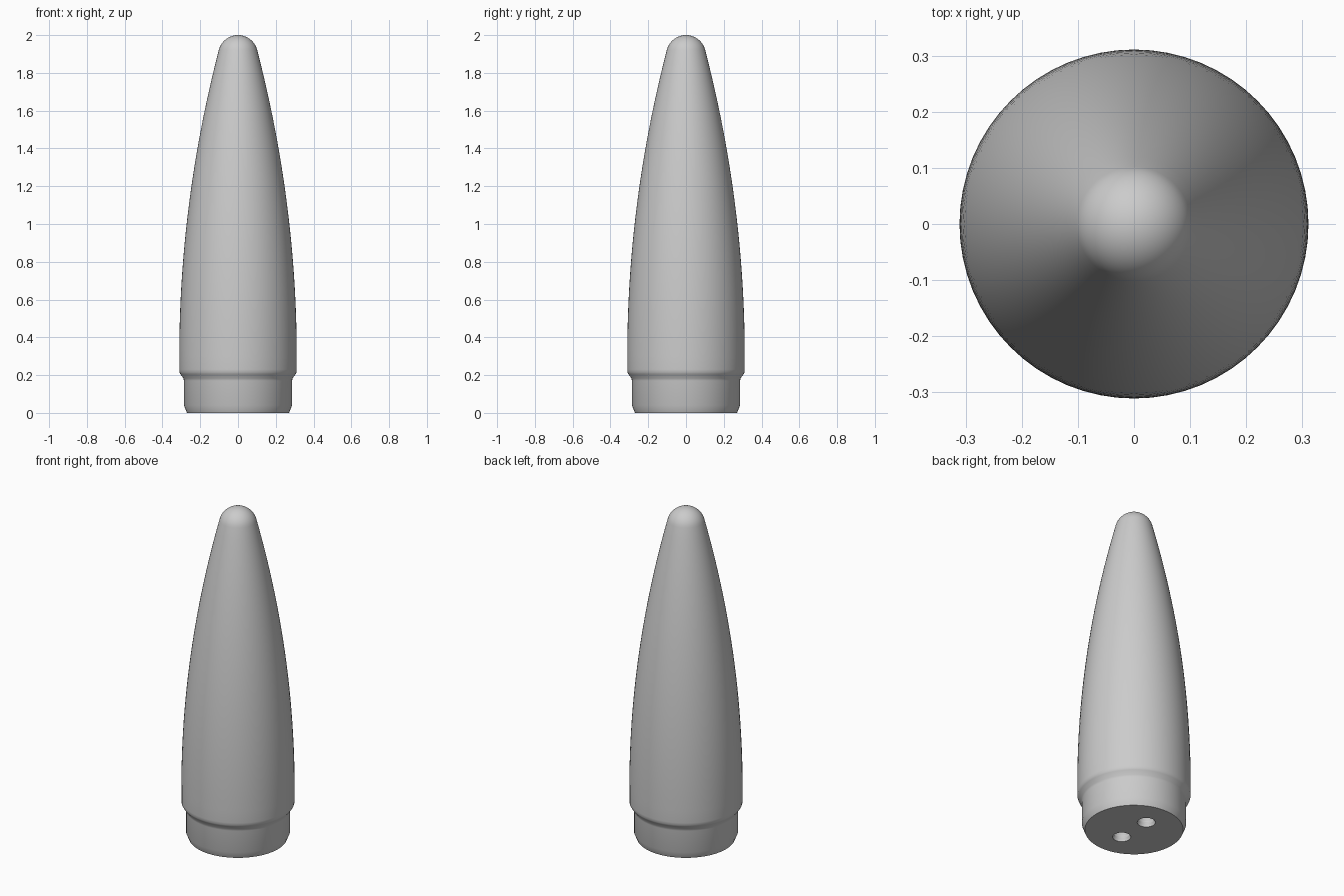
import bpy, bmesh, math
from mathutils import Vector

cube = bpy.data.objects.get("Cube")
if cube:
    bpy.data.objects.remove(cube, do_unlink=True)

grey = bpy.data.materials.new("plain_grey")
grey.use_nodes = True
colour = (0.6, 0.6, 0.6, 1)
grey.diffuse_color = colour
grey.node_tree.nodes["Principled BSDF"].inputs["Base Color"].default_value = colour


def lathe(name, profile, steps, location=(0, 0, 0)):
    """Spin a closed (radius, height) profile around the z axis."""
    bm = bmesh.new()
    verts = [bm.verts.new((r, 0, z)) for r, z in profile]
    edges = [bm.edges.new(pair) for pair in zip(verts, verts[1:])]
    bmesh.ops.spin(bm, geom=verts + edges, cent=(0, 0, 0), axis=(0, 0, 1),
                   angle=math.tau, steps=steps, use_merge=True)
    bmesh.ops.remove_doubles(bm, verts=bm.verts, dist=0.0001)
    bmesh.ops.recalc_face_normals(bm, faces=bm.faces)
    mesh = bpy.data.meshes.new(name)
    bm.to_mesh(mesh)
    bm.free()
    mesh.materials.append(grey)
    obj = bpy.data.objects.new(name, mesh)
    obj.location = location
    bpy.context.collection.objects.link(obj)
    return obj


# Body outline: chamfered plug, rounded shoulder, curved taper, ball tip
shoulder_r, shoulder_z, tip_r = 0.311, 0.3, 0.105
profile = [(0, 0), (0.27, 0), (0.286, 0.04), (0.286, 0.17), (0.289, 0.183),
           (0.305, 0.205), (0.31, 0.215), (shoulder_r, 0.23)]
taper_end = 1.92
for i in range(25):
    t = i / 24
    profile.append((shoulder_r - 0.209 * t * t,
                    shoulder_z + (taper_end - shoulder_z) * t))
start = math.radians(14.5)
for i in range(1, 13):
    a = start + (math.pi / 2 - start) * i / 12
    profile.append((tip_r * math.cos(a), 2 - tip_r + tip_r * math.sin(a)))
profile[-1] = (0, 2)
body = lathe("tapered_body", profile, 64)

# Two threaded screw holes in the underside
hole = [(0, -0.05), (0.05, -0.05), (0.05, 0.015)]
for i in range(8):
    z = 0.02 + i * 0.025
    hole += [(0.046, z), (0.046, z + 0.005), (0.05, z + 0.01), (0.05, z + 0.02)]
hole.append((0, hole[-1][1]))
for side, y in (("front", -0.105), ("back", 0.105)):
    cutter = lathe(side + "_hole_cutter", hole, 32, (0, y, 0))
    cutter.hide_render = True
    cutter.hide_set(True)
    cut = body.modifiers.new(side + "_hole", "BOOLEAN")
    cut.operation = "DIFFERENCE"
    cut.solver = "EXACT"
    cut.object = cutter

# Apply the holes, then smooth the curved walls and keep the rims sharp
bpy.ops.object.select_all(action="DESELECT")
body.select_set(True)
bpy.context.view_layer.objects.active = body
for modifier in list(body.modifiers):
    bpy.ops.object.modifier_apply(modifier=modifier.name)
for helper in [o for o in bpy.data.objects if o.name.endswith("_hole_cutter")]:
    bpy.data.objects.remove(helper, do_unlink=True)
bpy.ops.object.shade_smooth_by_angle(angle=math.radians(40))
